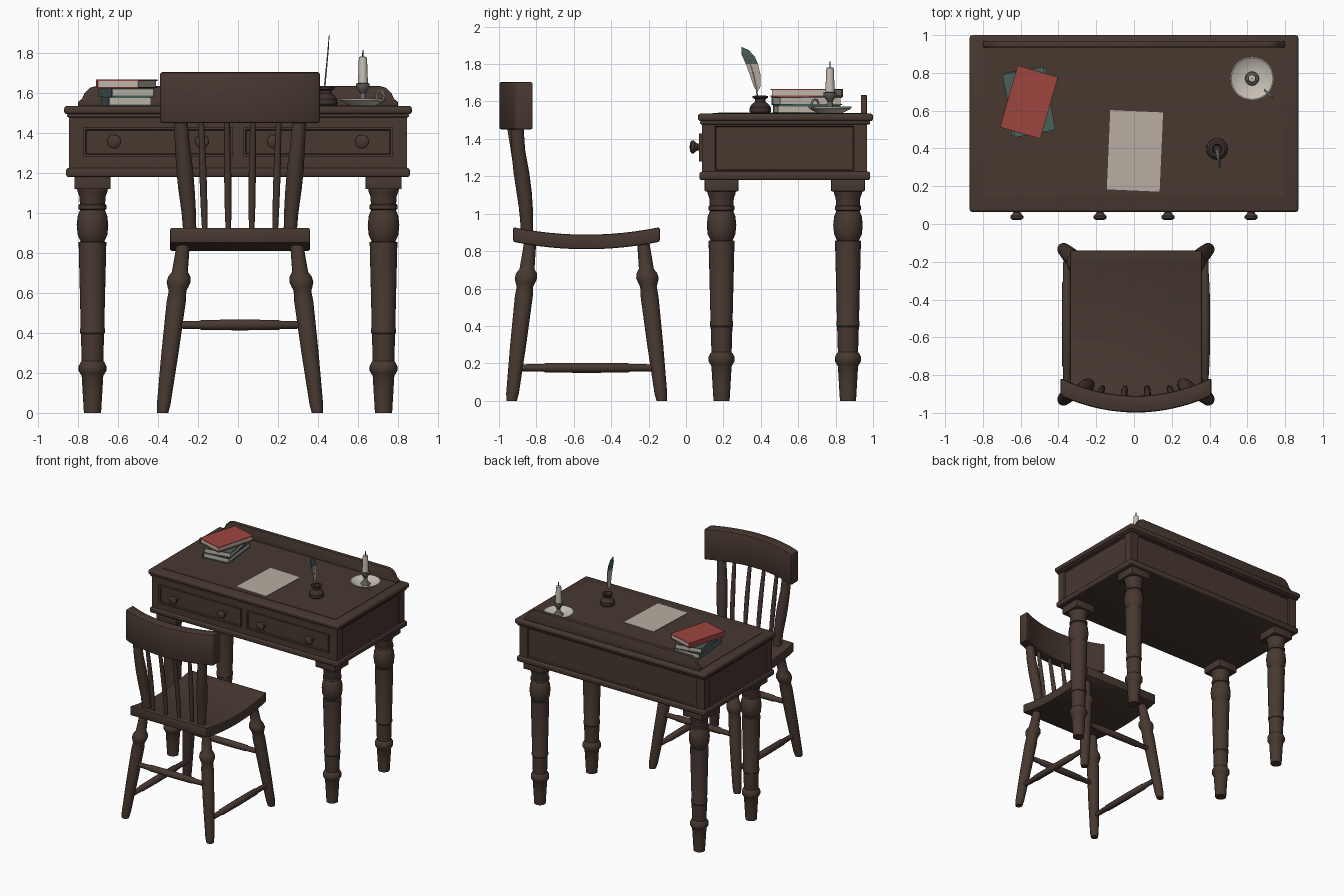
import bpy, bmesh, math
from mathutils import Vector

if "Cube" in bpy.data.objects:
    bpy.data.objects.remove(bpy.data.objects["Cube"])


def material(name, r, g, b):
    m = bpy.data.materials.new(name)
    m.diffuse_color = (r, g, b, 1)
    m.use_nodes = True
    m.node_tree.nodes["Principled BSDF"].inputs["Base Color"].default_value = m.diffuse_color
    return m


WOOD = material("dark wood", .064, .040, .030)
RED = material("red cover", .34, .060, .048)
TEAL = material("teal cover", .068, .115, .102)
PAPER = material("paper", .48, .42, .36)
PAGES = material("book pages", .50, .46, .40)
CREAM = material("candle cream", .56, .52, .45)
PEWTER = material("pewter", .12, .115, .10)
INK = material("inkwell brown", .045, .030, .025)


def finish(name, bm, mat, bevel=0, segs=2):
    bmesh.ops.recalc_face_normals(bm, faces=bm.faces)
    if bevel:
        edges = [e for e in bm.edges if e.calc_face_angle(0) > math.radians(40)]
        bmesh.ops.bevel(bm, geom=edges, offset=bevel, segments=segs, profile=.5, affect='EDGES')
    me = bpy.data.meshes.new(name)
    bm.to_mesh(me)
    bm.free()
    me.materials.append(mat)
    ob = bpy.data.objects.new(name, me)
    bpy.context.collection.objects.link(ob)
    return ob


def box_bm(x0, x1, y0, y1, z0, z1):
    bm = bmesh.new()
    bmesh.ops.create_cube(bm, size=1)
    for v in bm.verts:
        v.co = Vector(((x0 + x1) / 2 + v.co.x * (x1 - x0),
                       (y0 + y1) / 2 + v.co.y * (y1 - y0),
                       (z0 + z1) / 2 + v.co.z * (z1 - z0)))
    return bm


def box(name, dims, mat, bevel=0, segs=2):
    return finish(name, box_bm(*dims), mat, bevel, segs)


def prism(name, pts, axis, a, b, mat, bevel=0):
    """Extrude a 2D outline along the named axis from a to b."""
    place = {'x': lambda p, t: (t, p[0], p[1]), 'y': lambda p, t: (p[0], t, p[1]),
             'z': lambda p, t: (p[0], p[1], t)}[axis]
    bm = bmesh.new()
    lo, hi = [[bm.verts.new(place(p, t)) for p in pts] for t in (a, b)]
    bm.faces.new(lo)
    bm.faces.new(hi)
    for i in range(len(pts)):
        j = (i + 1) % len(pts)
        bm.faces.new((lo[i], lo[j], hi[j], hi[i]))
    return finish(name, bm, mat, bevel)


def tube(name, rings, mat, n=24):
    """Round bar through (x, y, z, radius) rings."""
    d = Vector(rings[-1][:3]) - Vector(rings[0][:3])
    if abs(d.z) > .5 * d.length:
        d = Vector((0, 0, 1))
    q = d.to_track_quat('Z', 'Y')
    bm = bmesh.new()
    loops = []
    for x, y, z, r in rings:
        loops.append([bm.verts.new(Vector((x, y, z)) + q @ Vector(
            (r * math.cos(2 * math.pi * i / n), r * math.sin(2 * math.pi * i / n), 0))) for i in range(n)])
    for a, b in zip(loops, loops[1:]):
        for i in range(n):
            j = (i + 1) % n
            bm.faces.new((a[i], a[j], b[j], b[i]))
    bm.faces.new(loops[0])
    bm.faces.new(loops[-1])
    return finish(name, bm, mat)


def lathe(name, x, y, profile, mat, n=24):
    return tube(name, [(x, y, z, r) for z, r in profile], mat, n)


# Desk body with recessed side and back panels
bm = box_bm(-.845, .845, .085, .968, 1.2, 1.5)
bmesh.ops.recalc_face_normals(bm, faces=bm.faces)
for f in [f for f in bm.faces if abs(f.normal.x) > .9 or f.normal.y > .9]:
    bmesh.ops.inset_region(bm, faces=[f], thickness=.045)
    c = f.calc_center_median()
    for v in f.verts:
        v.co.x = c.x + (v.co.x - c.x) * .95
        v.co.y = c.y + (v.co.y - c.y) * .905
    bmesh.ops.inset_region(bm, faces=[f], thickness=.006, depth=-.01)
finish("desk_body", bm, WOOD)
box("desk_top", (-.87, .87, .064, 1.0, 1.495, 1.535), WOOD, .014, 3)
box("desk_top_moulding", (-.855, .855, .076, .985, 1.478, 1.497), WOOD, .006)
box("desk_top_panel", (-.795, .795, .143, .94, 1.53, 1.538), WOOD)
box("desk_base_moulding", (-.86, .86, .072, .985, 1.18, 1.225), WOOD, .012, 3)

# Gallery board with scrolled ends
half = [(.80, 1.53), (.80, 1.555), (.78, 1.572), (.768, 1.6), (.742, 1.626), (.71, 1.635)]
prism("gallery_board", half + [(-x, z) for x, z in reversed(half)], 'y', .935, .967, WOOD, .005)

# Drawers and knobs
for s in (-1, 1):
    bm = box_bm(s * .4 - .375, s * .4 + .375, .07, .09, 1.28, 1.43)
    bmesh.ops.recalc_face_normals(bm, faces=bm.faces)
    f = [f for f in bm.faces if f.normal.y < -.9]
    bmesh.ops.inset_region(bm, faces=f, thickness=.018)
    bmesh.ops.inset_region(bm, faces=f, thickness=.006, depth=-.008)
    finish("drawer_front", bm, WOOD)
    for x in (.18, .62):
        tube("drawer_knob", [(s * x, y, 1.357, r) for y, r in
             ((.085, .022), (.062, .018), (.052, .024), (.042, .035), (.03, .034), (.022, .022), (.02, .008))], WOOD)

# Turned desk legs with square blocks
LEG = [(0, .043), (.1, .049), (.185, .054), (.195, .06), (.21, .069), (.235, .069), (.252, .06),
       (.26, .054), (.395, .058), (.4, .062), (.42, .062), (.43, .059), (.84, .069), (.855, .069),
       (.857, .058), (.868, .064), (.89, .074), (.94, .079), (.985, .074), (1.015, .062), (1.02, .07),
       (1.04, .07), (1.045, .063), (1.085, .066), (1.105, .074), (1.125, .078)]
for x in (-.728, .728):
    for y in (.19, .866):
        lathe("desk_leg", x, y, LEG, WOOD, 28)
        box("desk_leg_block", (x - .09, x + .09, y - .09, y + .09, 1.12, 1.185), WOOD, .004)

# Chair seat, dished from front to back
CX = .01
top = [(-.925 + .785 * i / 12, .888 + .04 * ((i - 6) / 6) ** 2) for i in range(13)]
prism("seat", top + [(y, z - .078) for y, z in reversed(top)], 'x', CX - .35, CX + .35, WOOD, .01)

# Curved crest rail
xs = [-.4 + .8 * i / 16 for i in range(17)]
rear = [(CX + x, -.998 + .088 * (x / .4) ** 2) for x in xs]
front = [(CX + x, -.91 + .095 * (x / .4) ** 2) for x in xs]
prism("crest_rail", rear + front[::-1], 'z', 1.45, 1.705, WOOD, .012)

# Chair legs, posts, spindles and stretchers
CLEG = [(0, .028), (.04, .034), (.3, .043), (.56, .048), (.61, .044), (.63, .052), (.655, .06),
        (.68, .056), (.705, .04), (.78, .036), (.86, .032)]


def leg_at(s, back, z):
    t = z / .86
    y = -.932 + .1 * t if back else -.13 - .1 * t
    return CX + s * (.387 - .105 * t), y, z


for s in (-1, 1):
    for back in (True, False):
        tube("chair_back_leg" if back else "chair_front_leg", [(*leg_at(s, back, z), r) for z, r in CLEG], WOOD)
    tube("chair_back_post", [(CX + s * x, y, z, r) for x, y, z, r in (
        (.25, -.85, .88, .032), (.256, -.853, 1.0, .036), (.268, -.866, 1.12, .041), (.277, -.88, 1.22, .042),
        (.288, -.897, 1.34, .037), (.3, -.905, 1.5, .034))], WOOD)
    for x0, x1, y1 in ((.175, .195, -.93), (.058, .065, -.95)):
        tube("chair_spindle", [(CX + s * (x0 + (x1 - x0) * t), -.865 + (y1 + .865) * t ** 1.4, .88 + .62 * t, r)
             for t, r in ((0, .013), (.25, .017), (.5, .018), (.75, .016), (1, .013))], WOOD, 12)


def stretcher(name, a, b):
    a, b = Vector(a), Vector(b)
    tube(name, [(*a.lerp(b, t), r) for t, r in
         ((0, .018), (.2, .021), (.21, .025), (.5, .027), (.79, .025), (.8, .021), (1, .018))], WOOD, 16)


for back in (True, False):
    stretcher("cross_stretcher", leg_at(-1, back, .44), leg_at(1, back, .44))
for s in (-1, 1):
    stretcher("side_stretcher", leg_at(s, True, .176), leg_at(s, False, .176))

# Stack of three books: two boards, a spine and a page block each
for k, (mat, deg) in enumerate(((TEAL, 6), (TEAL, 11), (RED, -16))):
    z = 1.538 + k * .0435
    parts = [box("book_cover", (-.11, .11, -.17, .17, z, z + .006), mat),
             box("book_cover", (-.11, .11, -.17, .17, z + .0365, z + .0425), mat),
             box("book_spine", (-.112, -.104, -.17, .17, z, z + .0425), mat),
             box("book_pages", (-.105, .104, -.164, .164, z + .005, z + .0375), PAGES)]
    for p in parts:
        p.location = (-.555, .645, 0)
        p.rotation_euler.z = math.radians(deg)

# Paper sheet
sheet = box("paper_sheet", (-.14, .14, -.21, .21, 1.537, 1.542), PAPER)
sheet.location = (.005, .387, 0)
sheet.rotation_euler.z = math.radians(-2.5)

# Inkwell and quill
lathe("inkwell", .44, .397, [(1.536, .05), (1.545, .057), (1.57, .056), (1.588, .042), (1.598, .028), (1.612, .028),
      (1.62, .042), (1.63, .042), (1.631, .026), (1.6, .02)], INK)
tube("quill_shaft", [(.43, .387, 1.57, .004), (.436, .378, 1.66, .004), (.444, .362, 1.74, .0035),
                     (.452, .335, 1.83, .003), (.456, .3, 1.89, .0015)], PAPER, 8)
vane = prism("quill_vane", [(.382, 1.65), (.398, 1.68), (.399, 1.74), (.385, 1.80), (.32, 1.80), (.342, 1.74),
                            (.362, 1.68)], 'x', -.002, .002, PAPER)
tip = prism("quill_tip", [(.385, 1.80), (.368, 1.84), (.335, 1.875), (.297, 1.892), (.298, 1.85), (.32, 1.80)],
            'x', -.002, .002, TEAL)
for ob in (vane, tip):
    for v in ob.data.vertices:
        v.co.x += .435 + (v.co.z - 1.65) * .09

# Candlestick with dish, handle, candle and wick
DX, DY = .625, .77
lathe("candle_dish", DX, DY, [(1.536, .06), (1.542, .075), (1.562, .112), (1.572, .116), (1.573, .11),
      (1.552, .075), (1.548, .03)], CREAM, 32)
lathe("candle_stem", DX, DY, [(1.545, .04), (1.56, .028), (1.575, .016), (1.6, .014), (1.615, .024), (1.63, .034),
      (1.647, .034), (1.65, .024)], PEWTER)
lathe("candle", DX, DY, [(1.64, .026), (1.7, .023), (1.765, .021), (1.78, .019), (1.783, .01)], CREAM, 16)
lathe("candle_wick", DX, DY, [(1.78, .004), (1.815, .003)], INK, 8)
bpy.ops.mesh.primitive_torus_add(major_radius=.026, minor_radius=.006, major_segments=20, minor_segments=8,
                                 location=(.712, .69, 1.585), rotation=(math.pi / 2, 0, math.radians(-43)))
ring = bpy.context.object
ring.name = "candle_dish_handle"
ring.data.materials.append(CREAM)

# Smooth shading with sharp edges kept
bpy.ops.object.select_all(action='SELECT')
bpy.context.view_layer.objects.active = ring
bpy.ops.object.shade_smooth_by_angle(angle=math.radians(35))
